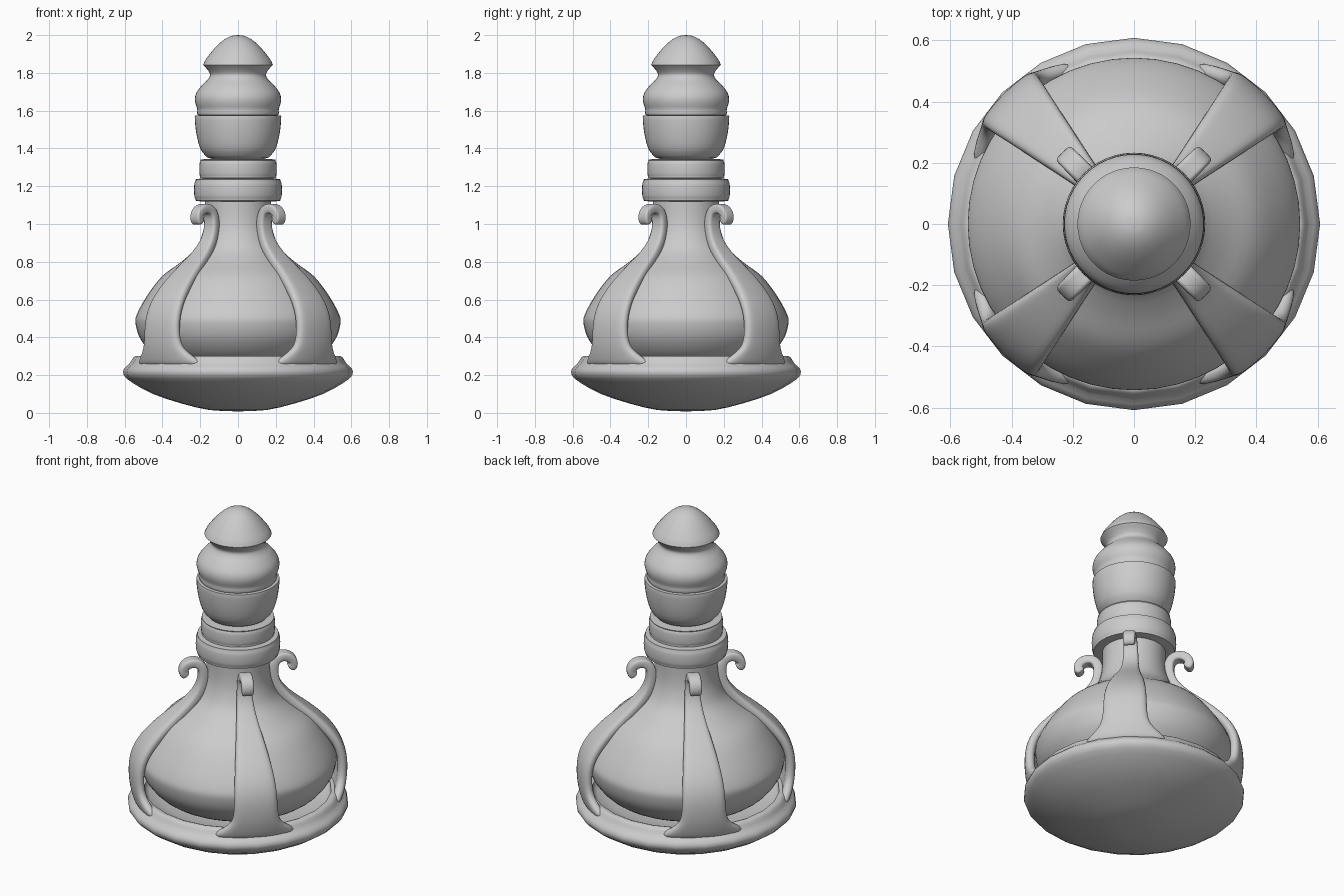
import bpy, bmesh, math
from mathutils import Vector

if "Cube" in bpy.data.objects:
    bpy.data.objects.remove(bpy.data.objects["Cube"])


def finish(bm, name):
    bmesh.ops.remove_doubles(bm, verts=bm.verts, dist=1e-5)
    bmesh.ops.recalc_face_normals(bm, faces=bm.faces)
    me = bpy.data.meshes.new(name)
    bm.to_mesh(me)
    bm.free()
    for p in me.polygons:
        p.use_smooth = True
    me.set_sharp_from_angle(angle=math.radians(40))
    ob = bpy.data.objects.new(name, me)
    bpy.context.collection.objects.link(ob)
    return ob


def spline(pts, n):
    """Smooth curve through the points (Catmull-Rom)."""
    p = [Vector(q) for q in pts]
    p = [2 * p[0] - p[1]] + p + [2 * p[-1] - p[-2]]
    out = []
    for i in range(1, len(p) - 2):
        a, b, c, d = p[i - 1:i + 3]
        for k in range(n):
            t = k / n
            out.append(0.5 * (2 * b + (c - a) * t + (2 * a - 5 * b + 4 * c - d) * t * t
                              + (3 * b - a - 3 * c + d) * t ** 3))
    return out + [p[-2]]


def lathe(name, pts, segs=48, n=4):
    bm = bmesh.new()
    prof = [(max(q[0], 0), q[1]) for q in spline(pts, n)]
    rings = [[bm.verts.new((r * math.cos(2 * math.pi * i / segs),
                            r * math.sin(2 * math.pi * i / segs), z))
              for i in range(segs)] for r, z in prof]
    bmesh.ops.remove_doubles
    for a, b in zip(rings, rings[1:]):
        for i in range(segs):
            j = (i + 1) % segs
            bm.faces.new((a[i], a[j], b[j], b[i]))
    return finish(bm, name)


# Domed foot with the rim that carries the straps
lathe("base_dish", [(0, .008), (.15, .015), (.3, .05), (.45, .1), (.56, .16), (.605, .2),
                    (.603, .235), (.575, .26), (.56, .285), (.545, .3), (.515, .295),
                    (.49, .26), (.3, .22), (0, .21)], segs=24, n=2)

# Flask bulb and neck
lathe("flask_body", [(0, .2), (.25, .225), (.42, .29), (.51, .38), (.542, .47), (.532, .53),
                     (.475, .63), (.4, .725), (.3, .8), (.225, .87), (.188, .95),
                     (.175, 1.03), (.175, 1.13)])

# Two rounded collars
lathe("lower_collar", [(0, 1.12), (.2, 1.12), (.224, 1.13), (.232, 1.155), (.232, 1.205),
                       (.224, 1.23), (.2, 1.24), (0, 1.24)], n=2)
lathe("upper_collar", [(0, 1.238), (.18, 1.24), (.199, 1.25), (.204, 1.27), (.204, 1.315),
                       (.198, 1.335), (.18, 1.343), (0, 1.345)], n=2)

# Cup under the stopper, with a crisp upper lip
lathe("stopper_cup", [(0, 1.34), (.14, 1.345), (.175, 1.365), (.2, 1.4), (.217, 1.46),
                      (.226, 1.52), (.229, 1.568), (.222, 1.573), (.19, 1.573), (0, 1.573)], n=2)

# Stopper: bulging ring, waist and pointed cap
lathe("stopper_bulge", [(0, 1.57), (.195, 1.57), (.216, 1.61), (.228, 1.655), (.22, 1.695),
                        (.19, 1.735), (.16, 1.765), (.148, 1.79), (.16, 1.815), (.185, 1.843)])
lathe("stopper_cap", [(.185, 1.843), (.168, 1.875), (.12, 1.935), (.075, 1.975),
                      (.035, 1.995), (0, 2.0)])

# Four diagonal straps: radius, height, half width from rim to curled tip
path = [(.55, .25, .25), (.562, .295, .2), (.57, .335, .145), (.577, .39, .125),
        (.577, .48, .122), (.55, .57, .117), (.475, .665, .1), (.38, .75, .08),
        (.285, .825, .06), (.22, .9, .047), (.195, .97, .042), (.195, 1.04, .04),
        (.222, 1.08, .037), (.268, 1.085, .036), (.305, 1.06, .035), (.31, 1.025, .034),
        (.288, 1.005, .032)]
for k in range(4):
    bm = bmesh.new()
    mid = math.radians(45 + 90 * k)
    rows = []
    for r, z, w in path:
        row = []
        for t in (-1, -.5, 0, .5, 1):
            a = mid + t * math.asin(w / r)
            row.append(bm.verts.new((r * math.cos(a), r * math.sin(a), z)))
        rows.append(row)
    for a, b in zip(rows, rows[1:]):
        for i in range(4):
            bm.faces.new((a[i], a[i + 1], b[i + 1], b[i]))
    strap = finish(bm, f"strap_{k + 1}")
    strap.data.set_sharp_from_angle(angle=math.pi)
    sol = strap.modifiers.new("thickness", 'SOLIDIFY')
    sol.thickness = .055
    sol.offset = 0
    sub = strap.modifiers.new("smooth", 'SUBSURF')
    sub.levels = sub.render_levels = 2
